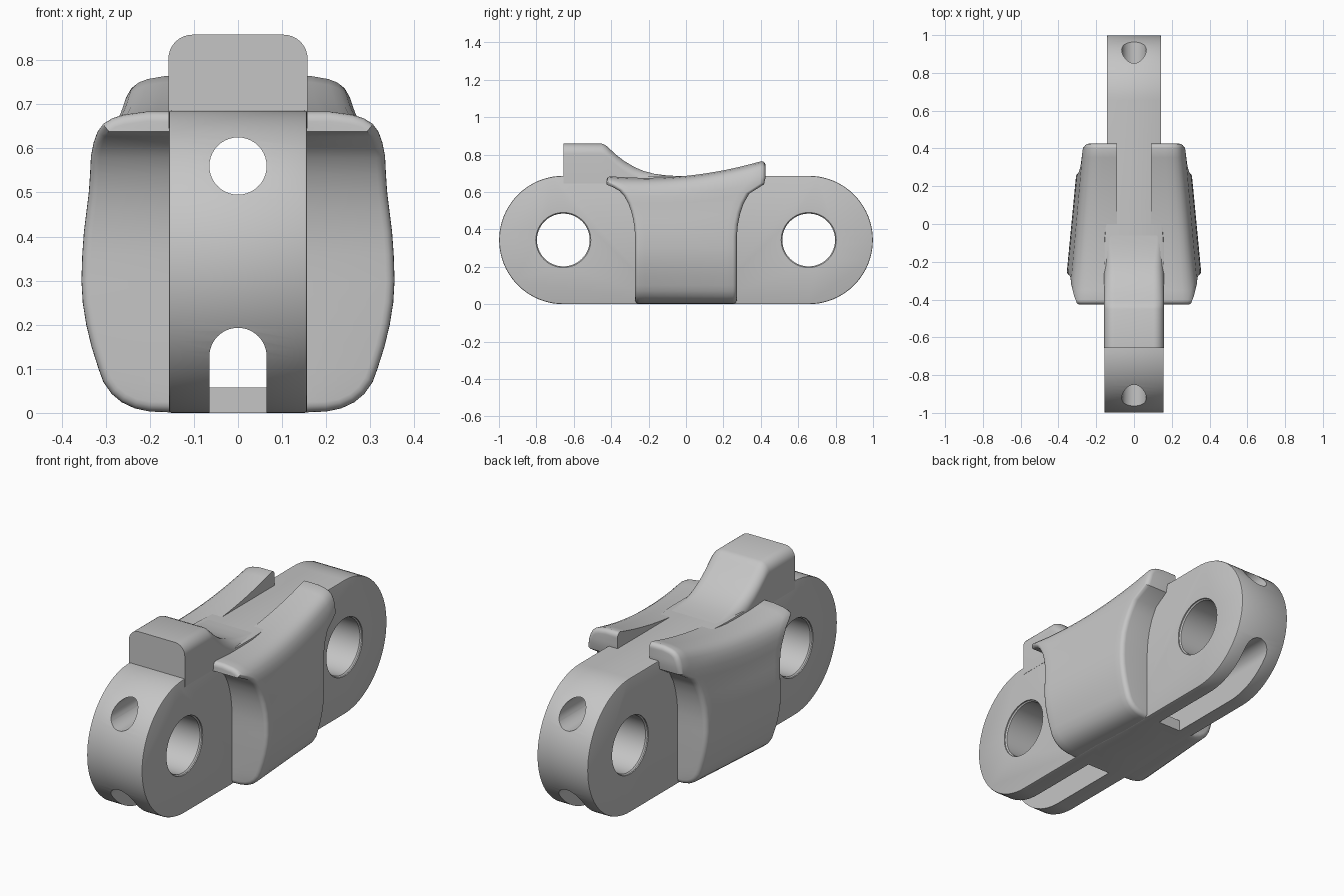
import bpy, bmesh
from math import sin, cos, pi, sqrt
from mathutils import Vector

if "Cube" in bpy.data.objects:
    bpy.data.objects.remove(bpy.data.objects["Cube"])

steel = bpy.data.materials.new("plain grey")
steel.use_nodes = True
GREY = (0.56, 0.56, 0.56, 1)
steel.diffuse_color = GREY
steel.node_tree.nodes["Principled BSDF"].inputs["Base Color"].default_value = GREY


def loft(name, rings, strip_caps=False):
    """Skin a list of equal closed rings and cap both ends."""
    bm = bmesh.new()
    loops = [[bm.verts.new(p) for p in ring] for ring in rings]
    n = len(rings[0])
    for a, b in zip(loops, loops[1:]):
        for i in range(n):
            j = (i + 1) % n
            bm.faces.new((a[i], a[j], b[j], b[i]))
    for cap in (loops[0], loops[-1]):
        if strip_caps:
            for i in range(n // 2 - 1):
                bm.faces.new((cap[i], cap[i + 1], cap[n - 2 - i], cap[n - 1 - i]))
        else:
            bm.faces.new(cap)
    bmesh.ops.recalc_face_normals(bm, faces=bm.faces)
    mesh = bpy.data.meshes.new(name)
    bm.to_mesh(mesh)
    bm.free()
    mesh.materials.append(steel)
    obj = bpy.data.objects.new(name, mesh)
    bpy.context.scene.collection.objects.link(obj)
    return obj


def activate(obj):
    bpy.ops.object.select_all(action='DESELECT')
    obj.select_set(True)
    bpy.context.view_layer.objects.active = obj


def apply(obj, kind, **settings):
    activate(obj)
    mod = obj.modifiers.new(kind.title(), kind)
    for key, value in settings.items():
        setattr(mod, key, value)
    bpy.ops.object.modifier_apply(modifier=mod.name)


def cut(obj, cutter):
    cutter.hide_render = True
    apply(obj, 'BOOLEAN', object=cutter, operation='DIFFERENCE', solver='EXACT')
    bpy.data.objects.remove(cutter)


def smooth(obj):
    activate(obj)
    bpy.ops.object.shade_smooth_by_angle(angle=pi / 5)


def arc(cu, cv, r, a0, a1, steps):
    return [(cu + r * cos(a0 + (a1 - a0) * i / steps),
             cv + r * sin(a0 + (a1 - a0) * i / steps)) for i in range(steps + 1)]


# Link body: long rounded bar, a little narrower at the back
R, PIN_Y = 0.343, 0.656
outline = arc(PIN_Y, R, R, -pi / 2, pi / 2, 40) + arc(-PIN_Y, R, R, pi / 2, 1.5 * pi, 40)
body = loft("link_body", [[(x, y, z) for y, z in outline] for x in (-0.157, 0.157)])
bm = bmesh.new()
bm.from_mesh(body.data)
for y in (-0.1, 0.1):
    bmesh.ops.bisect_plane(bm, geom=bm.verts[:] + bm.edges[:] + bm.faces[:],
                           plane_co=(0, y, 0), plane_no=(0, 1, 0))
for v in bm.verts:
    if v.co.y > 0.05:
        v.co.x *= 0.915
bm.to_mesh(body.data)
bm.free()
apply(body, 'BEVEL', width=0.006, segments=2, limit_method='ANGLE', angle_limit=pi / 3.5)

# Pin holes with a fine chamfer at both mouths
for side, half in ((-1, 0.157), (1, 0.1437)):
    rings = []
    for x, r in ((-0.3, 0.147), (0.006 - half, 0.147), (0.012 - half, 0.141),
                 (half - 0.012, 0.141), (half - 0.006, 0.147), (0.3, 0.147)):
        rings.append([(x, y, z) for y, z in arc(side * PIN_Y, R, r, 0, 2 * pi, 56)[:-1]])
    cut(body, loft("pin_cutter", rings))

# Round bore through the whole length
BORE = 0.065
bore = arc(0, 0.56, BORE, 0, 2 * pi, 40)[:-1]
cut(body, loft("bore_cutter", [[(x, y, z) for x, z in bore] for y in (-1.2, 1.2)]))


# Arched lower slot: full length above a bridge, open below at each end
def arch(floor):
    return arc(0, 0.128, BORE, 0, pi, 24) + [(-BORE, floor), (BORE, floor)]


for floor, y0, y1 in ((0.058, -1.2, 1.2), (-0.1, -1.2, -0.27), (-0.1, 0.27, 1.2)):
    cut(body, loft("slot_cutter", [[(x, y, z) for x, z in arch(floor)] for y in (y0, y1)]))
smooth(body)

# Raised block with a ramp sweeping down to the body
ramp = [(-0.656, 0.858), (-0.45, 0.858), (-0.43, 0.85), (-0.41, 0.832), (-0.37, 0.796),
        (-0.33, 0.765), (-0.28, 0.735), (-0.23, 0.713), (-0.17, 0.697),
        (-0.1, 0.688), (-0.02, 0.684)]
rings = []
for y, top in ramp:
    half, base = 0.158, 0.645
    r = min(0.055, top - base - 0.005)
    section = ([(half, base)] + arc(half - r, top - r, r, 0, pi / 2, 8)
               + arc(r - half, top - r, r, pi / 2, pi, 8) + [(-half, base)])
    rings.append([(x, y, z) for x, z in section])
smooth(loft("drive_block", rings))

# Side wings: one curved cheek, mirrored
profile = [(0.2, 0.68), (0.25, 0.673), (0.275, 0.665), (0.295, 0.652), (0.31, 0.635),
           (0.322, 0.61), (0.33, 0.58), (0.334, 0.54), (0.338, 0.5), (0.344, 0.46),
           (0.351, 0.41), (0.355, 0.36), (0.357, 0.3), (0.354, 0.25), (0.346, 0.2),
           (0.334, 0.15), (0.318, 0.1), (0.307, 0.07), (0.288, 0.043), (0.265, 0.024),
           (0.235, 0.01), (0.2, 0.003), (0.15, 0.001)]


def reach(z):
    """Half length of the wing at a height: flares out towards the top."""
    k = min(max((z - 0.35) / 0.295, 0), 1)
    return 0.272 + 0.153 * (1 - sqrt(1 - k * k))


def wing_ring(t, shorten, inset):
    y = t * 0.425
    lift = 0.006 + 0.095 * y + 0.21 * y * y
    outer = []
    for i, (x, z) in enumerate(profile):
        a = profile[max(i - 1, 0)]
        b = profile[min(i + 1, len(profile) - 1)]
        normal = Vector((a[1] - b[1], b[0] - a[0])).normalized()
        z_new = z + lift * min(max((z - 0.35) / 0.3, 0), 1)
        y_new = t * (reach(z_new) - shorten)
        x_new = x * (0.928 - 0.268 * y_new) - normal.x * inset
        outer.append((x_new, y_new, z_new - normal.y * inset))
    inner = [(0.09, y, z) for _, y, z in reversed(outer)]
    return outer + inner


EDGE = 0.022
turns = [i * pi / 8 for i in range(5)]
ends = [(EDGE * (1 - sin(a)), EDGE * (1 - cos(a))) for a in turns]
stations = [(-1, d, e) for d, e in reversed(ends)]
stations += [(i / 8, EDGE, 0) for i in range(-7, 8)]
stations += [(1, d, e) for d, e in ends]
wings = loft("side_wings", [wing_ring(*s) for s in stations], strip_caps=True)
apply(wings, 'MIRROR', use_axis=(True, False, False), use_mirror_merge=False)
smooth(wings)
